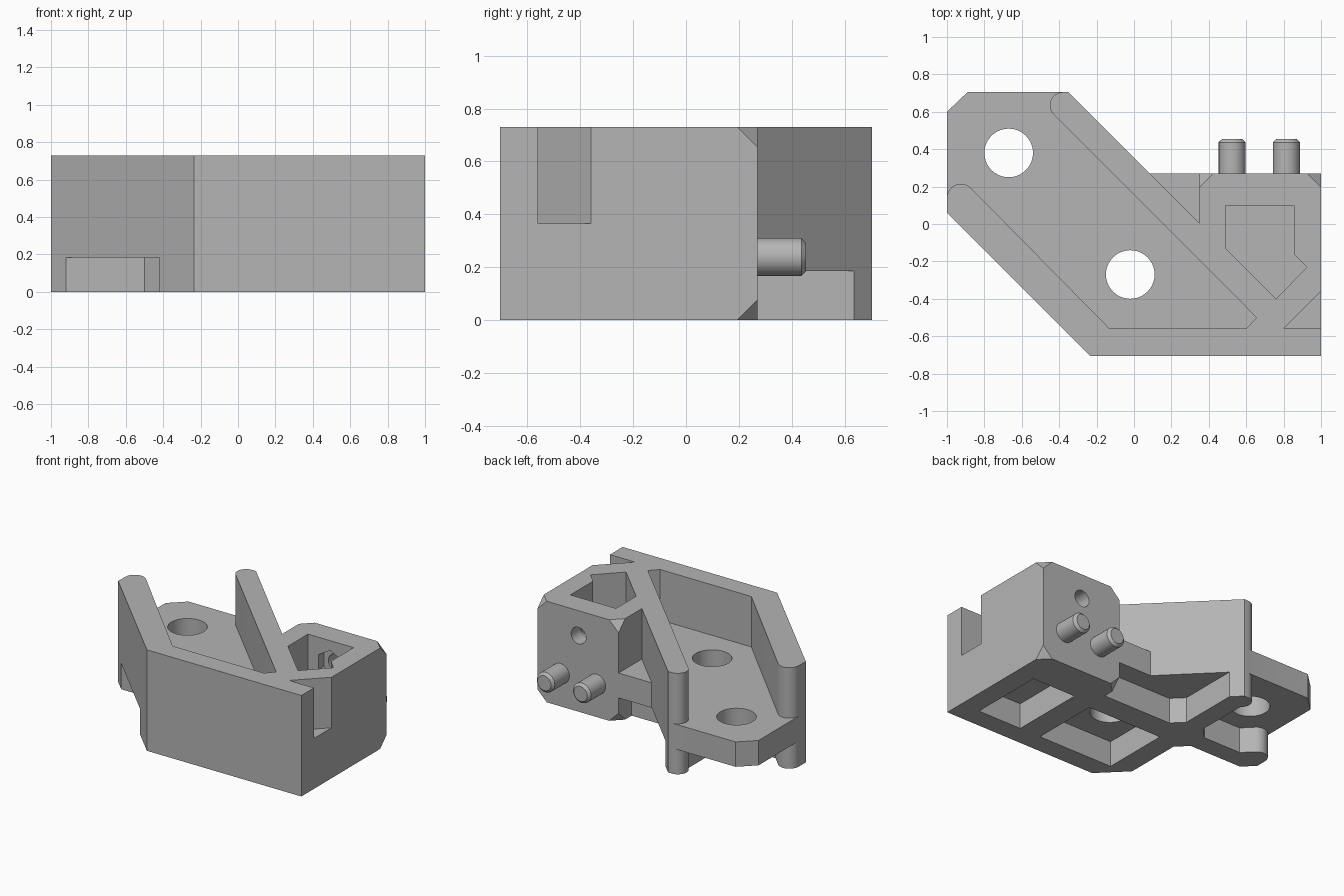
import bpy, bmesh, math
from mathutils import Vector, Matrix

cube = bpy.data.objects.get("Cube")
if cube:
    bpy.data.objects.remove(cube, do_unlink=True)

grey = bpy.data.materials.new("plain grey")
grey.use_nodes = True
colour = (0.46, 0.46, 0.46, 1)
grey.diffuse_color = colour
grey.node_tree.nodes["Principled BSDF"].inputs["Base Color"].default_value = colour

H, LOW, DECK = 0.73, 0.185, 0.365   # total height, deck underside, deck top
BACK, FRONT = 0.27, -0.705


def make(name, bm):
    bmesh.ops.recalc_face_normals(bm, faces=bm.faces)
    mesh = bpy.data.meshes.new(name)
    bm.to_mesh(mesh)
    bm.free()
    obj = bpy.data.objects.new(name, mesh)
    bpy.context.collection.objects.link(obj)
    mesh.materials.append(grey)
    return obj


def prism(name, points, z0, z1):
    bm = bmesh.new()
    face = bm.faces.new([bm.verts.new((x, y, z0)) for x, y in points])
    top = bmesh.ops.extrude_face_region(bm, geom=[face])["geom"]
    verts = [v for v in top if isinstance(v, bmesh.types.BMVert)]
    bmesh.ops.translate(bm, verts=verts, vec=(0, 0, z1 - z0))
    return make(name, bm)


def rod(name, centre, r, depth, sides=40, along_y=False):
    bm = bmesh.new()
    bmesh.ops.create_cone(bm, cap_ends=True, segments=sides, radius1=r, radius2=r, depth=depth)
    if along_y:
        bm.transform(Matrix.Rotation(-math.pi / 2, 4, 'X'))
    bm.transform(Matrix.Translation(centre))
    return make(name, bm)


def rect(x0, x1, y0, y1):
    return [(x0, y0), (x1, y0), (x1, y1), (x0, y1)]


def arc(cx, cy, r, a0, a1, n=12):
    angles = [math.radians(a0 + (a1 - a0) * i / n) for i in range(n + 1)]
    return [(cx + r * math.cos(a), cy + r * math.sin(a)) for a in angles]


def cut(body, cutter):
    cutter.hide_render = True
    mod = body.modifiers.new("cut", 'BOOLEAN')
    mod.operation, mod.solver, mod.object = 'DIFFERENCE', 'EXACT', cutter
    bpy.context.view_layer.objects.active = body
    bpy.ops.object.modifier_apply(modifier=mod.name)
    bpy.data.objects.remove(cutter, do_unlink=True)


# Solid bracket outline
body = prism("bracket_body", [(-1, 0.06), (-0.235, FRONT), (1, FRONT), (1, BACK), (0.085, BACK),
                              (-0.35, 0.705), (-0.89, 0.705), (-1, 0.6)], 0, H)

# Space around the rounded ends of the two diagonal walls
wall_ends = (arc(-0.38, 0.635, 0.07, 225, 90) + [(-0.38, 0.9), (-1.2, 0.9), (-1.2, 0.14)]
             + arc(-0.925, 0.14, 0.075, 180, 45))

# Open channel above the deck, and the notch between block and wall
cut(body, prism("channel", [(-0.13, -0.56), (0.6, -0.56), (0.655, -0.5)] + wall_ends, DECK, 1))
cut(body, prism("notch", [(0.35, 0.005), (0.35, 0.5), (0, 0.5), (0.085, BACK)], DECK, 1))

# Block pocket and corner slot
cut(body, prism("pocket", [(0.49, 0.1), (0.855, 0.1), (0.855, -0.16), (0.925, -0.23),
                           (0.76, -0.4), (0.49, -0.13)], DECK, 1))
cut(body, prism("slot", [(0.8, -0.56), (1.2, -0.56), (1.2, -0.16)], DECK, 1))

# Underside recesses that leave crossing ribs
recesses = [
    [(-0.42, -1), (-0.42, -0.1), (-0.5, -0.02), (-1.5, -0.02)],
    [(0.35, 0.12), (0.35, 1), (-0.28, 1), (-0.28, 0.2), (-0.2, 0.12)],
    [(-0.8, 0.12), (-0.5, 0.12), (-0.42, 0.2), (-0.42, 0.57)] + wall_ends,
    rect(0.5, 0.85, -0.56, -0.01),
    rect(-0.27, 0.33, -0.56, -0.06),
]
for points in recesses:
    cut(body, prism("recess", points, -1, LOW))

# Deck bolt holes
for x, y in ((-0.67, 0.38), (-0.02, -0.27)):
    cut(body, rod("bolt_hole", (x, y, 0.3), 0.13, 0.6))

# Screw hole through the block back, with a hexagonal nut seat
cut(body, rod("screw_hole", (0.67, 0.2, 0.55), 0.06, 0.4, 24, True))
cut(body, rod("nut_seat", (0.67, 0.1, 0.55), 0.11, 0.12, 6, True))

# Clipped corners on the block back
for x in (0.35, 1):
    for z in (0, H):
        bm = bmesh.new()
        for axis in range(3):
            for s in (-0.075, 0.075):
                p = Vector((x, BACK, z))
                p[axis] += s
                bm.verts.new(p)
        bmesh.ops.convex_hull(bm, input=bm.verts)
        cut(body, make("corner", bm))

# Locating pins with chamfered tips
pins = []
for side, x in (("right", 0.525), ("left", 0.815)):
    pin = rod(side + "_pin", (x, 0.3525, 0.238), 0.072, 0.205, 32, True)
    bm = bmesh.new()
    bm.from_mesh(pin.data)
    tip = [e for e in bm.edges if all(v.co.y > 0.45 for v in e.verts)]
    bmesh.ops.bevel(bm, geom=tip, offset=0.018, segments=1, affect='EDGES')
    bm.to_mesh(pin.data)
    bm.free()
    pins.append(pin)

# Smooth the round surfaces, keep edges sharp
for obj in [body] + pins:
    bpy.ops.object.select_all(action='DESELECT')
    obj.select_set(True)
    bpy.context.view_layer.objects.active = obj
    bpy.ops.object.shade_smooth_by_angle(angle=math.radians(30))
